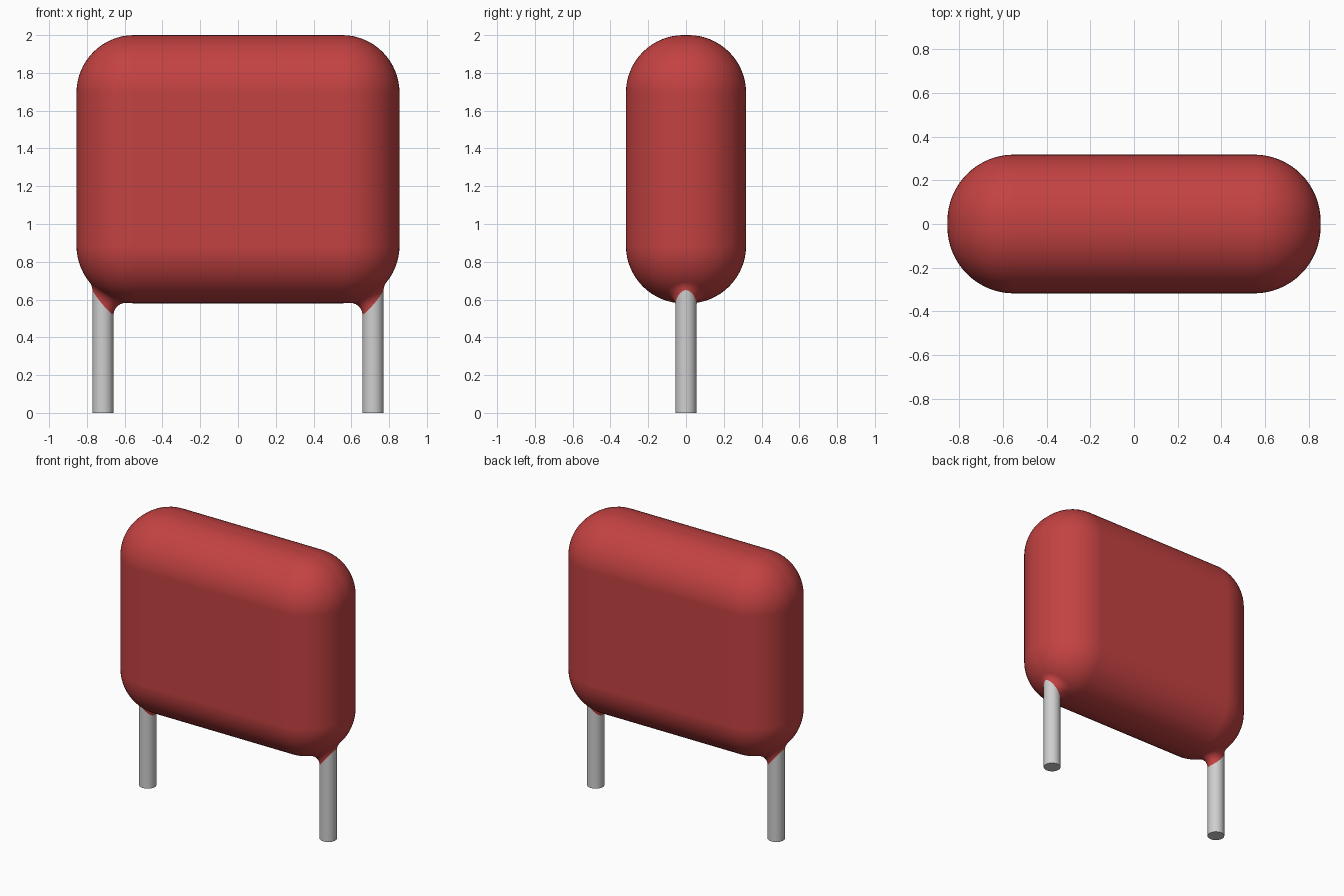
import bpy, bmesh, math
from mathutils import Vector

if "Cube" in bpy.data.objects:
    bpy.data.objects.remove(bpy.data.objects["Cube"], do_unlink=True)

HALF = Vector((0.855, 0.318, 0.71))    # body half size
MID_Z = 1.29                           # body centre height
ROUND = 0.305                          # body edge radius
LEG_X, LEG_R = 0.715, 0.056
FILLET_R = 0.065
SIDES, STEPS = 48, 8


def material(name, rgb):
    m = bpy.data.materials.new(name)
    m.use_nodes = True
    m.diffuse_color = (*rgb, 1)
    m.node_tree.nodes["Principled BSDF"].inputs["Base Color"].default_value = (*rgb, 1)
    return m


red = material("red coating", (0.55, 0.054, 0.054))
metal = material("tinned metal", (0.62, 0.62, 0.62))


def add_object(name, bm, mat):
    bmesh.ops.recalc_face_normals(bm, faces=bm.faces)
    mesh = bpy.data.meshes.new(name)
    bm.to_mesh(mesh)
    bm.free()
    mesh.materials.append(mat)
    ob = bpy.data.objects.new(name, mesh)
    bpy.context.collection.objects.link(ob)
    return ob


def shade(ob):
    bpy.ops.object.select_all(action='DESELECT')
    ob.select_set(True)
    bpy.context.view_layer.objects.active = ob
    bpy.ops.object.shade_smooth_by_angle(angle=math.radians(40))


# Body: box with fully rounded edges
bm = bmesh.new()
bmesh.ops.create_cube(bm, size=2)
for v in bm.verts:
    v.co = Vector((v.co.x * HALF.x, v.co.y * HALF.y, v.co.z * HALF.z + MID_Z))
for f in bm.faces:
    f.smooth = True
body = add_object("body", bm, red)
bevel = body.modifiers.new("rounding", 'BEVEL')
bevel.width = ROUND
bevel.segments = 16
bevel.limit_method = 'NONE'
bevel.harden_normals = True


def core_point(x, y):
    """Nearest point of the lower face of the box inside the rounding."""
    cx, cy = HALF.x - ROUND, HALF.y - ROUND
    return Vector((max(-cx, min(cx, x)), max(-cy, min(cy, y)), MID_Z - HALF.z + ROUND))


def collar(name, leg_x):
    """Concave fillet, made by a ball rolling between the leg and the body."""
    bm = bmesh.new()
    rings = []
    for i in range(SIDES):
        a = 2 * math.pi * i / SIDES
        out = Vector((math.cos(a), math.sin(a), 0))
        ball = Vector((leg_x, 0, 0)) + out * (LEG_R + FILLET_R)
        core = core_point(ball.x, ball.y)
        flat = (ball.xy - core.xy).length
        ball.z = core.z - math.sqrt((ROUND + FILLET_R) ** 2 - flat ** 2)
        to_body = (core - ball).normalized()
        rings.append([bm.verts.new(ball + FILLET_R * (-out).slerp(to_body, s / STEPS))
                      for s in range(STEPS + 1)])
    for i in range(SIDES):
        p, q = rings[i], rings[(i + 1) % SIDES]
        for s in range(STEPS):
            bm.faces.new((p[s], q[s], q[s + 1], p[s + 1]))
    ob = add_object(name, bm, red)
    # Open surface: make sure the faces point away from the leg
    first = ob.data.polygons[0]
    if first.normal.dot(first.center - Vector((leg_x, 0, first.center.z))) < 0:
        ob.data.flip_normals()
    shade(ob)


def leg(name, leg_x):
    bm = bmesh.new()
    bmesh.ops.create_cone(bm, cap_ends=True, segments=SIDES, radius1=LEG_R,
                          radius2=LEG_R, depth=0.75)
    bmesh.ops.translate(bm, verts=bm.verts, vec=(leg_x, 0, 0.375))
    shade(add_object(name, bm, metal))


# Legs and their collars, one pair on each side
for side, sign in (("left", 1), ("right", -1)):
    leg(side + "_leg", sign * LEG_X)
    collar(side + "_collar", sign * LEG_X)
